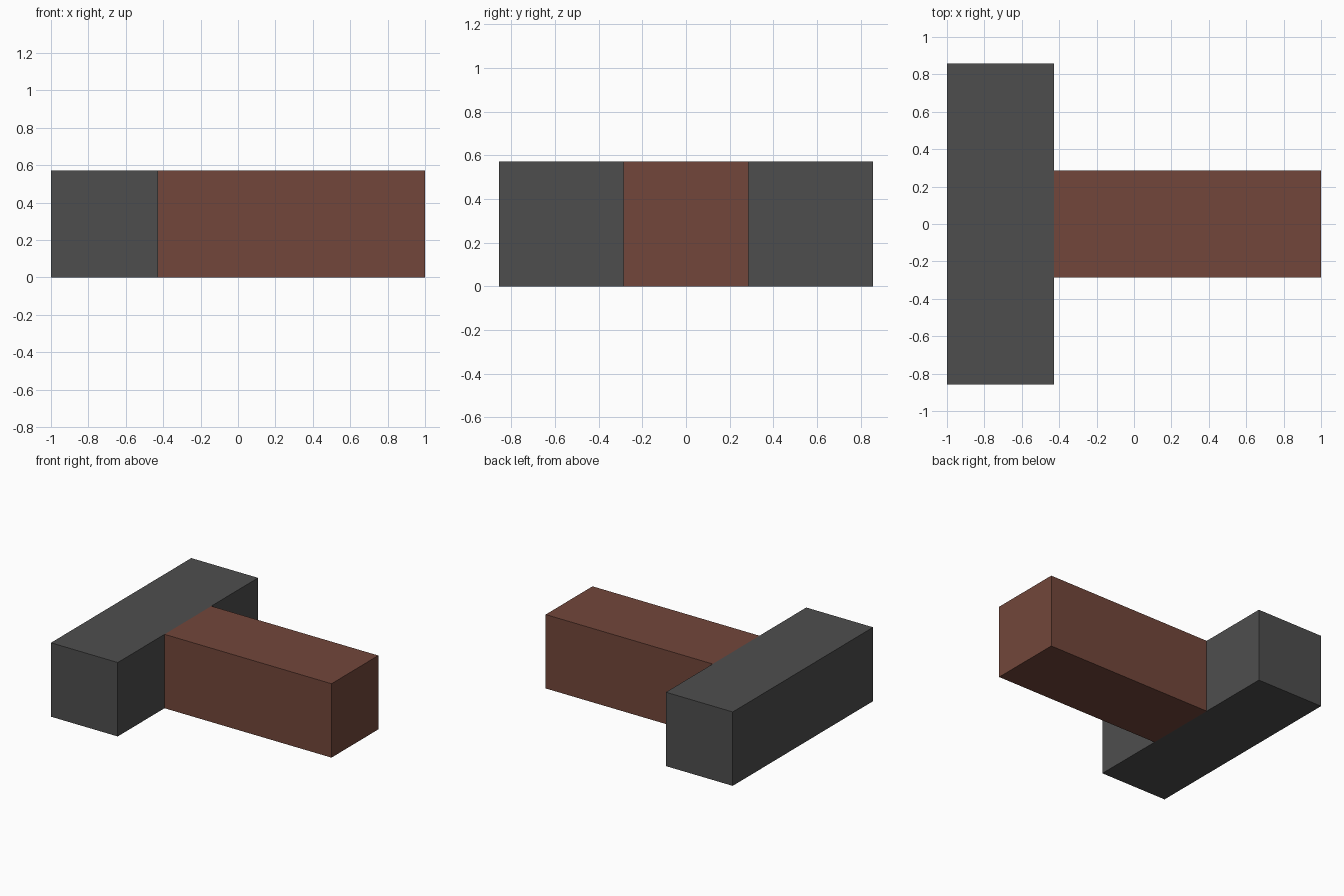
import bpy
import bmesh
from mathutils import Matrix, Vector

if "Cube" in bpy.data.objects:
    bpy.data.objects.remove(bpy.data.objects["Cube"])

U = 4 / 7  # square section of both bars


def material(name, rgb):
    mat = bpy.data.materials.new(name)
    mat.diffuse_color = (*rgb, 1)
    mat.use_nodes = True
    mat.node_tree.nodes["Principled BSDF"].inputs["Base Color"].default_value = mat.diffuse_color
    return mat


def box(name, low, high, mat):
    low, high = Vector(low), Vector(high)
    bm = bmesh.new()
    bmesh.ops.create_cube(bm, size=1, matrix=Matrix.Translation((low + high) / 2)
                          @ Matrix.Diagonal((*(high - low), 1)))
    mesh = bpy.data.meshes.new(name)
    bm.to_mesh(mesh)
    bm.free()
    mesh.materials.append(mat)
    obj = bpy.data.objects.new(name, mesh)
    bpy.context.collection.objects.link(obj)
    return obj


grey = material("dark grey", (0.076, 0.076, 0.076))
brown = material("reddish brown", (0.170, 0.062, 0.043))

# Crosswise head bar
box("hammer_head", (-1, -1.5 * U, 0), (-1 + U, 1.5 * U, U), grey)

# Lengthwise handle butting against the head
box("hammer_handle", (-1 + U, -U / 2, 0), (1, U / 2, U), brown)
